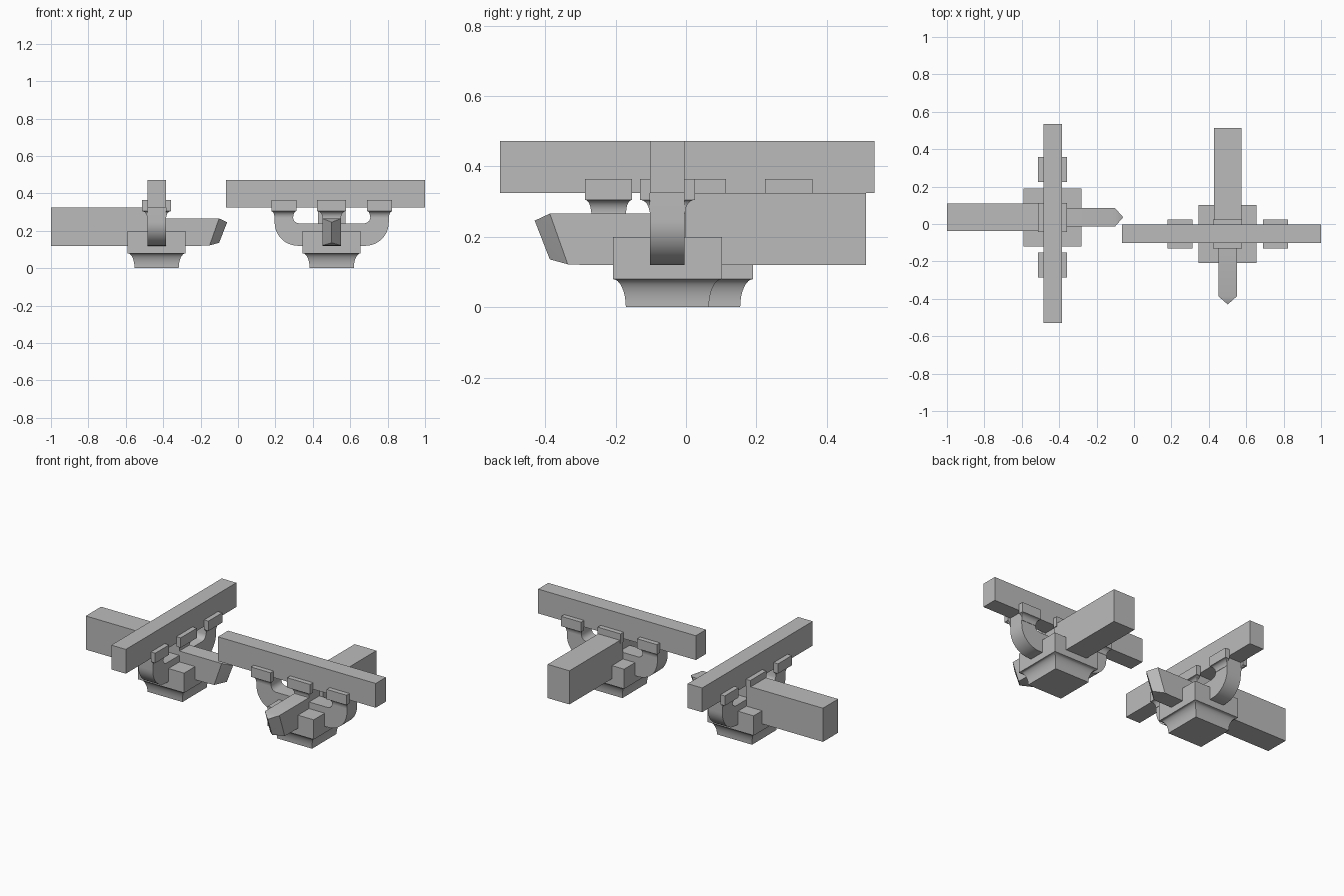
import bpy, bmesh, math
from mathutils import Matrix, Vector

if "Cube" in bpy.data.objects:
    bpy.data.objects.remove(bpy.data.objects["Cube"], do_unlink=True)

grey = bpy.data.materials.new("plain grey")
grey.use_nodes = True
grey.diffuse_color = (0.5, 0.5, 0.5, 1)
grey.node_tree.nodes["Principled BSDF"].inputs["Base Color"].default_value = (0.5, 0.5, 0.5, 1)


def finish(name, bm, place):
    bmesh.ops.recalc_face_normals(bm, faces=bm.faces)
    mesh = bpy.data.meshes.new(name)
    bm.to_mesh(mesh)
    bm.free()
    mesh.materials.append(grey)
    obj = bpy.data.objects.new(name, mesh)
    obj.matrix_world = place
    bpy.context.collection.objects.link(obj)
    bpy.ops.object.select_all(action='DESELECT')
    obj.select_set(True)
    bpy.context.view_layer.objects.active = obj
    bpy.ops.object.shade_smooth_by_angle(angle=math.radians(30))


def loft(name, rings, place):
    """Bridge matching closed rings and cap both ends."""
    bm = bmesh.new()
    loops = [[bm.verts.new(p) for p in ring] for ring in rings]
    n = len(loops[0])
    for a, b in zip(loops, loops[1:]):
        for i in range(n):
            j = (i + 1) % n
            bm.faces.new((a[i], a[j], b[j], b[i]))
    bm.faces.new(loops[0])
    bm.faces.new(loops[-1])
    finish(name, bm, place)


def rect(x0, x1, y0, y1, z):
    return [(x0, y0, z), (x1, y0, z), (x1, y1, z), (x0, y1, z)]


def box(name, x, y, z, place):
    loft(name, [rect(*x, *y, z[0]), rect(*x, *y, z[1])], place)


def cove(z0, z1, steps=8):
    """Concave flare: pairs of outward fraction and height."""
    for i in range(steps + 1):
        a = math.pi / 2 * i / steps
        yield 1 - math.cos(a), z0 + (z1 - z0) * math.sin(a)


ARM = 0.049      # half thickness of the arms
BEAM_Z = 0.325   # underside of the top beam


def cheeks(name, cx, half_x, place):
    """Bearing block, split by the slot that holds arm and beam."""
    for side, label in ((1, "back"), (-1, "front")):
        rings = []
        levels = list(cove(0.27, 0.305)) + [(1, 0.365)]
        for f, z in levels:
            hx = 0.05 + (half_x - 0.05) * f
            hy = 0.051 + 0.027 * f
            rings.append(rect(cx - hx, cx + hx, side * ARM, side * hy, z))
        loft(f"{name}_{label}_cheek", rings, place)


def curved_arm(place):
    """Arm with rounded lower ends and scooped upper edge."""
    half = [(0.05, BEAM_Z), (0.05, 0.24), (0.175, 0.24), (0.19, 0.244),
            (0.201, 0.254), (0.207, 0.27), (0.207, BEAM_Z), (0.305, BEAM_Z)]
    r = 0.125
    for i in range(13):
        a = math.pi / 2 * i / 12
        half.append((0.305 - r + r * math.cos(a), 0.12 + r - r * math.sin(a)))
    outline = half + [(-x, z) for x, z in reversed(half)]
    loft("curved_arm", [[(x, y, z) for x, z in outline] for y in (-ARM, ARM)], place)


def beak(place):
    """Pointed front end of the cross arm."""
    bm = bmesh.new()
    sides = [(0.05, 0.266), (0.05, 0.12), (-0.232, 0.12), (-0.283, 0.122), (-0.334, 0.266)]
    for y, z in sides:
        for s in (-1, 1):
            bm.verts.new((s * ARM, y, z))
    for y, z in ((-0.377, 0.246), (-0.334, 0.136)):
        bm.verts.new((0, y, z))
    bmesh.ops.convex_hull(bm, input=bm.verts)
    bmesh.ops.dissolve_limit(bm, angle_limit=0.01, verts=bm.verts, edges=bm.edges)
    # keep the ridge and hull edges crisp
    finish("pointed_arm_end", bm, place)


def bracket(prefix, place):
    before = set(bpy.data.objects)
    # base block with flared foot
    rings = []
    for f, z in list(cove(0, 0.08)) + [(1, 0.2)]:
        h = 0.118 + 0.037 * f
        rings.append(rect(-h, h, -h, h, z))
    loft("base_block", rings, place)
    curved_arm(place)
    beak(place)
    box("rear_beam", (-0.0735, 0.0735), (0.05, 0.565), (0.12, BEAM_Z), place)
    # bearing blocks and the beam they carry
    cheeks("centre_block", 0, 0.0775, place)
    cheeks("right_block", -0.256, 0.067, place)
    cheeks("left_block", 0.256, 0.067, place)
    box("top_beam", (-0.565, 0.499), (-ARM, ARM), (BEAM_Z, 0.473), place)
    for obj in set(bpy.data.objects) - before:
        obj.name = f"{prefix}_{obj.name.split('.')[0]}"


bracket("left", Matrix.Translation((0.501, -0.053, 0)))
bracket("right", Matrix.Translation((-0.435, 0.036, 0)) @ Matrix.Rotation(math.pi / 2, 4, 'Z'))
